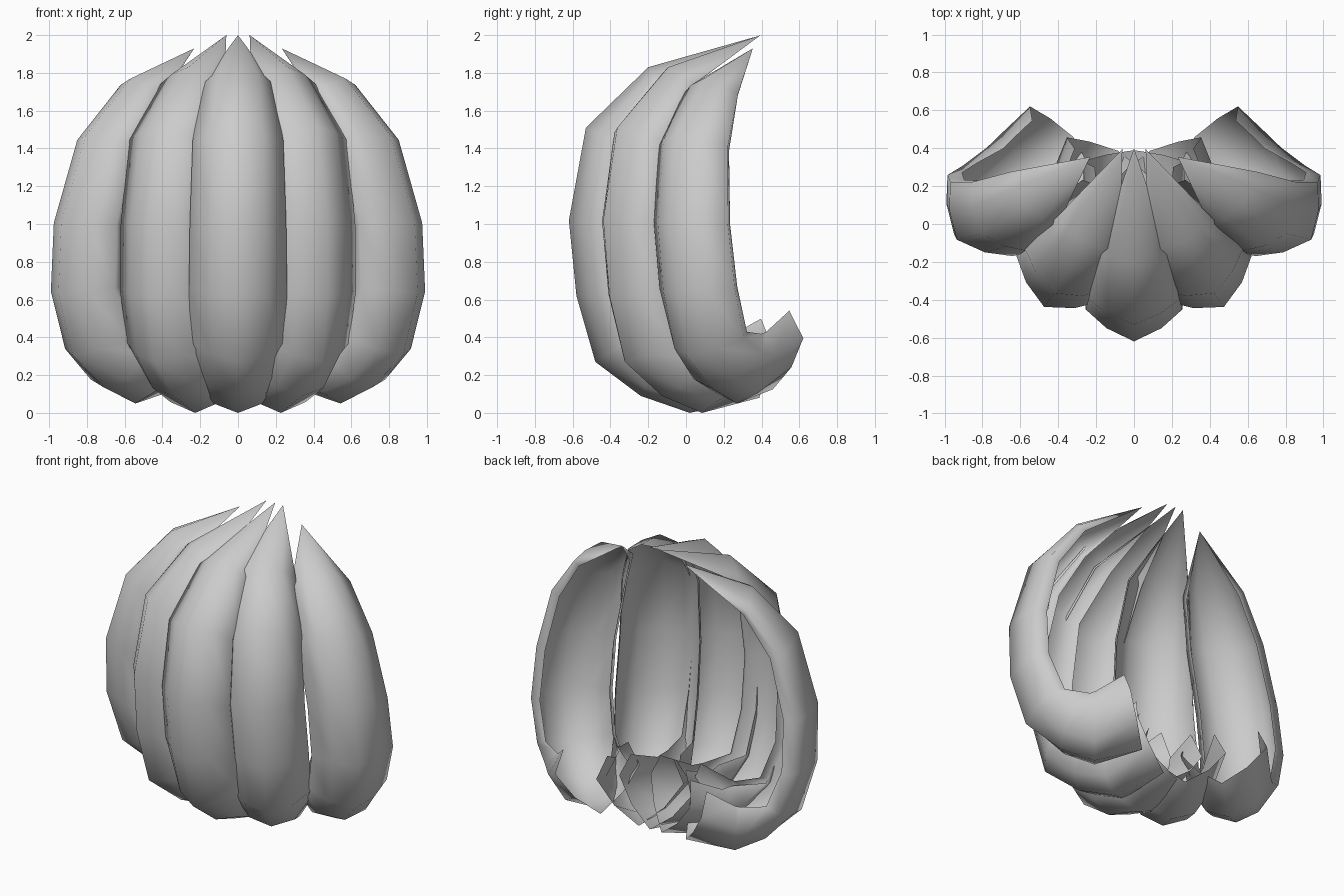
import bpy
import math
from mathutils import Vector

if "Cube" in bpy.data.objects:
    bpy.data.objects.remove(bpy.data.objects["Cube"])

# Ridge stations from tip to base: reach, height, half width, hollow depth, flank depth ratio
STATIONS = [
    (0.00, 2.00, 0.00, 0.00, 0.27),
    (0.60, 1.83, 0.19, 0.15, 0.27),
    (0.93, 1.51, 0.24, 0.23, 0.27),
    (1.02, 1.02, 0.255, 0.26, 0.27),
    (0.98, 0.62, 0.26, 0.27, 0.27),
    (0.88, 0.27, 0.25, 0.30, 0.25),
    (0.64, 0.09, 0.25, 0.34, 0.15),
    (0.38, 0.00, 0.26, 0.38, 0.15),
    (0.01, 0.08, 0.27, 0.43, 0.28),
]
# Sideways drift of the side petals per station
NO_DRIFT = [0] * 9
INNER_DRIFT = [0, -0.06, -0.04, -0.03, -0.01, 0, 0, 0, 0.02]
OUTER_DRIFT = [0, -0.05, -0.02, 0.045, 0.075, 0.05, 0.02, 0, -0.01]


def petal(name, angle, side, start, reach, t_tip, t_base, z_low, z_scale, lip, drift):
    """Curved hollow petal, bulging outward along the given angle."""
    a = math.radians(angle)
    out = Vector((side * math.sin(a), -math.cos(a), 0))
    across = Vector((side * math.cos(a), math.sin(a), 0))
    path = [(start + reach * s[0], z_low + z_scale * s[1]) for s in STATIONS]
    last = len(path) - 1

    def place(i, n, t, z):
        return out * n + across * t + Vector((side * drift[i], 0, z))

    verts = [place(0, path[0][0], t_tip, path[0][1])]
    for i in range(1, last + 1):
        n, z = path[i]
        p, q = path[i - 1], path[min(i + 1, last)]
        d = Vector((q[0] - p[0], q[1] - p[1])).normalized()
        t = t_tip + (t_base - t_tip) * math.sqrt(i / last)
        _, _, w, depth, flank = STATIONS[i]
        # U-shaped cross-section: flank, widest point, lip
        edge = lip if i < 6 else (0.76, 1.0)
        half = [(0.57, flank), (1.0, 0.65), edge]
        section = [(-x, y) for x, y in reversed(half)] + [(0, 0)] + half
        for sw, sd in section:
            verts.append(place(i, n + d.y * depth * sd, t + w * sw, z - d.x * depth * sd))

    k = 7
    faces = [(0, 1 + j, 2 + j) for j in range(k - 1)]
    for i in range(last - 1):
        for j in range(k - 1):
            b = 1 + i * k + j
            faces.append((b, b + k, b + k + 1, b + 1))
    if side < 0:
        faces = [f[::-1] for f in faces]
    mesh = bpy.data.meshes.new(name)
    mesh.from_pydata(verts, [], faces)
    mesh.polygons.foreach_set("use_smooth", [True] * len(faces))
    obj = bpy.data.objects.new(name, mesh)
    bpy.context.collection.objects.link(obj)


# Centre petal, then mirrored pairs
petal("centre_petal", 0, 1, -0.40, 1.0, 0, 0, 0, 1, (0.97, 0.72), NO_DRIFT)
for side, label in ((1, "right"), (-1, "left")):
    petal("inner_petal_" + label, 28, side, -0.32, 0.925, 0.24, 0.24, 0, 1,
          (0.97, 0.72), INNER_DRIFT)
    petal("outer_petal_" + label, 50, side, -0.05, 0.77, 0.42, 0.565, 0.05, 0.94,
          (0.85, 0.9), OUTER_DRIFT)
